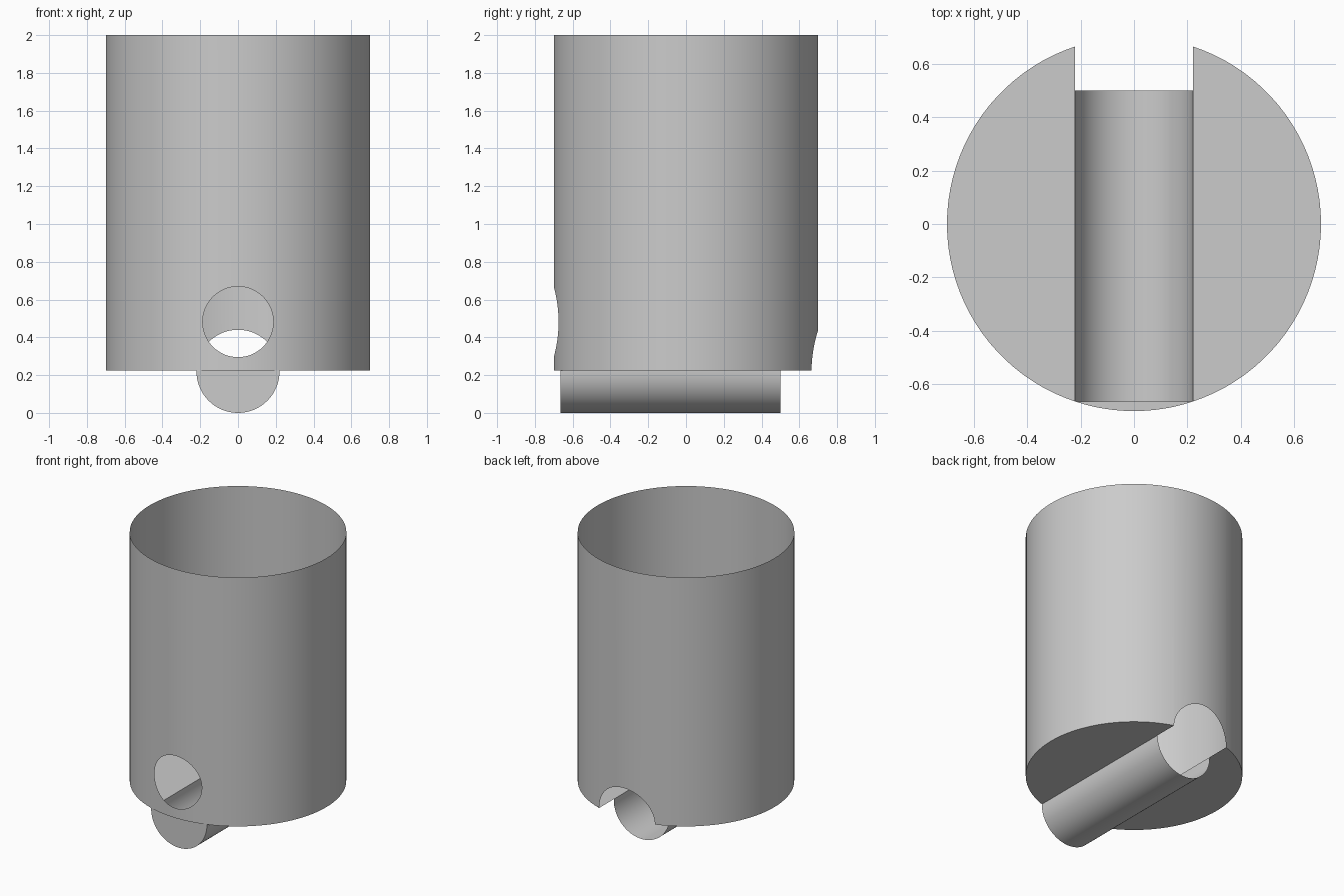
import bpy, bmesh
from math import sin, cos, asin, pi, sqrt

if "Cube" in bpy.data.objects:
    bpy.data.objects.remove(bpy.data.objects["Cube"], do_unlink=True)

R, TOP, FLOOR = 0.70, 2.0, 0.225        # shell radius, rim and floor heights
SLOT_R = 0.22                           # trough radius and half width of floor slot
HOLE_R, HOLE_Z = 0.187, 0.482           # round front opening
FRONT_Y, BACK_Y = -sqrt(R * R - SLOT_R ** 2), 0.50
EPS = 1e-6

grey = bpy.data.materials.new("plain grey")
grey.use_nodes = True
grey.diffuse_color = (0.6, 0.6, 0.6, 1)
grey.node_tree.nodes["Principled BSDF"].inputs["Base Color"].default_value = (0.6, 0.6, 0.6, 1)


def make_object(name, polygons, smooth=False):
    """Build one sheet part from a list of polygons given as points."""
    bm = bmesh.new()
    for points in polygons:
        bm.faces.new([bm.verts.new(p) for p in points])
    bmesh.ops.remove_doubles(bm, verts=bm.verts, dist=1e-5)
    mesh = bpy.data.meshes.new(name)
    bm.to_mesh(mesh)
    bm.free()
    mesh.materials.append(grey)
    obj = bpy.data.objects.new(name, mesh)
    bpy.context.collection.objects.link(obj)
    if smooth:
        bpy.ops.object.select_all(action='DESELECT')
        obj.select_set(True)
        bpy.context.view_layer.objects.active = obj
        bpy.ops.object.shade_smooth_by_angle(angle=pi / 6)
    return obj


def rim_point(a, z):
    """Point on the shell; angle zero is the front, growing towards +x."""
    return (R * sin(a), -R * cos(a), z)


def half_chord(radius, a):
    return sqrt(max(0, radius ** 2 - (R * sin(a)) ** 2))


# Columns of the shell, finer where the openings are
slot_a, hole_a = asin(SLOT_R / R), asin(HOLE_R / R)
STEPS = 32
hole_cols = [asin(-HOLE_R / R * cos(pi * i / STEPS)) for i in range(STEPS + 1)]
arch_cols = [pi + asin(-SLOT_R / R * cos(pi * i / STEPS)) for i in range(STEPS + 1)]
side = [slot_a + (pi - 2 * slot_a) * i / 40 for i in range(41)]
front = [-slot_a] + hole_cols + [slot_a]
other_side = [a + pi for a in side]
columns = front + side[1:] + arch_cols[1:] + other_side[1:]

# Shell wall with a round front hole and an arched notch at the back
wall = []


def strip(a, b, low, high):
    wall.append([rim_point(a, low(a)), rim_point(b, low(b)),
                 rim_point(b, high(b)), rim_point(a, high(a))])


for a, b in zip(columns, columns[1:]):
    mid = (a + b) / 2
    if abs(mid) < hole_a:
        strip(a, b, lambda t: FLOOR, lambda t: HOLE_Z - half_chord(HOLE_R, t))
        strip(a, b, lambda t: HOLE_Z + half_chord(HOLE_R, t), lambda t: TOP)
    elif abs(mid - pi) < slot_a:
        strip(a, b, lambda t: max(FLOOR, SLOT_R + half_chord(SLOT_R, t)), lambda t: TOP)
    else:
        strip(a, b, lambda t: FLOOR, lambda t: TOP)
make_object("shell_wall", wall, smooth=True)

# Floor halves beside the slot, and the sliver in front of it
floor = [[rim_point(a, FLOOR) for a in reversed(part)] for part in (side, other_side, front)]
make_object("floor", floor)

# Half-round trough below the slot, open at the back, closed at the front
arc = [(-SLOT_R, FLOOR)]
arc += [(-SLOT_R * cos(pi * i / STEPS), SLOT_R - SLOT_R * sin(pi * i / STEPS))
        for i in range(STEPS + 1)]
arc += [(SLOT_R, FLOOR)]
trough = [[(x0, FRONT_Y, z0), (x0, BACK_Y, z0), (x1, BACK_Y, z1), (x1, FRONT_Y, z1)]
          for (x0, z0), (x1, z1) in zip(arc, arc[1:])]
make_object("trough", trough, smooth=True)
make_object("trough_front_cap", [[(x, FRONT_Y, z) for x, z in arc]])
